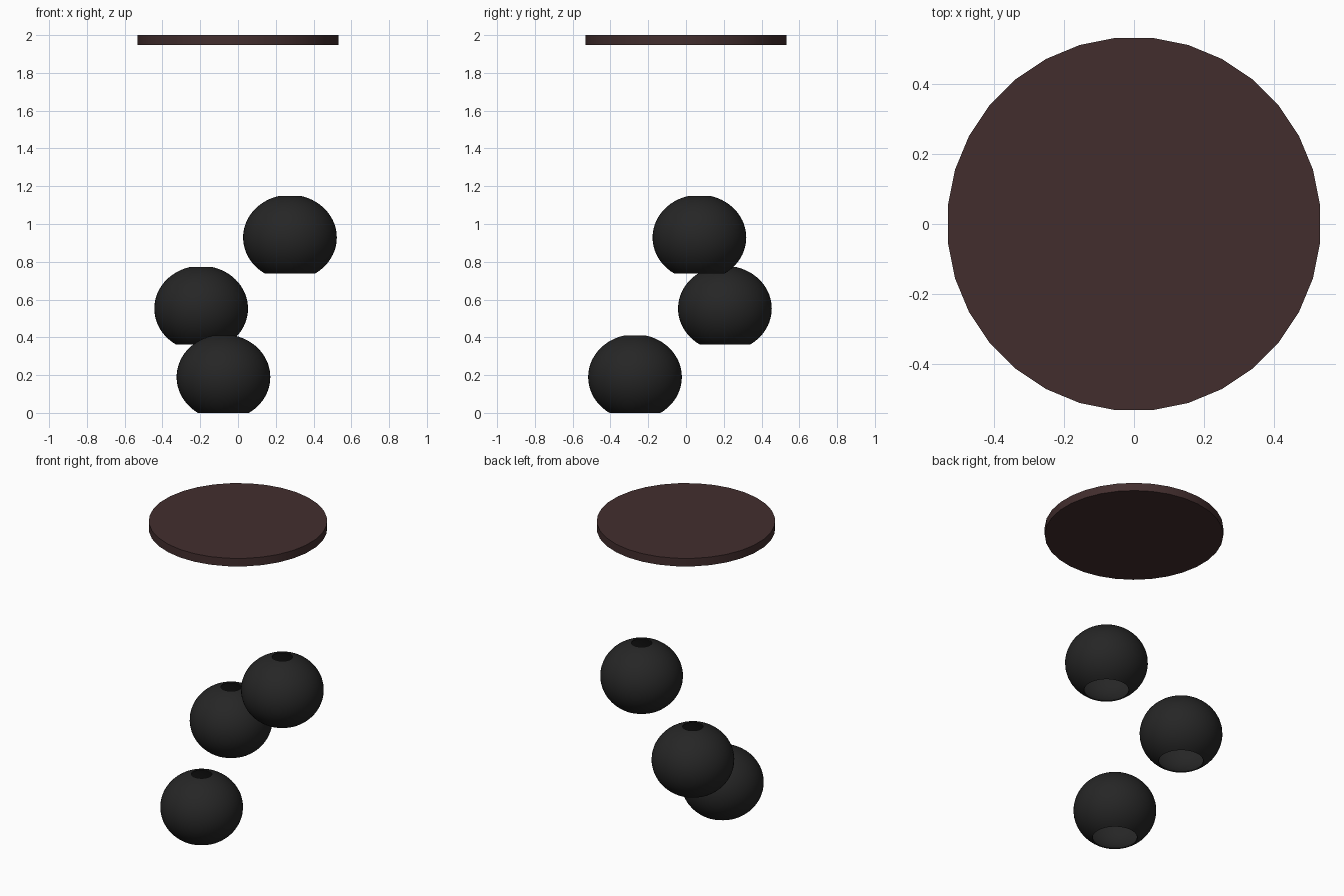
import bpy, bmesh, math

if "Cube" in bpy.data.objects:
    bpy.data.objects.remove(bpy.data.objects["Cube"])

def material(name, rgb):
    m = bpy.data.materials.new(name)
    m.diffuse_color = (*rgb, 1)
    m.use_nodes = True
    m.node_tree.nodes["Principled BSDF"].inputs["Base Color"].default_value = m.diffuse_color
    return m

brown = material("dark_brown", (0.055, 0.027, 0.027))
black = material("soft_black", (0.019, 0.019, 0.019))

def lathe(name, profile, loc, mat, steps, offset=0.0, closed=True, angle=35):
    """Revolve an (r, z) profile around z."""
    bm = bmesh.new()
    rings = []
    for r, z in profile:
        if r < 1e-6:
            rings.append([bm.verts.new((0, 0, z))] * steps)
        else:
            rings.append([bm.verts.new((r * math.cos(math.tau * i / steps + offset),
                                        r * math.sin(math.tau * i / steps + offset), z))
                          for i in range(steps)])
    n = len(rings)
    for k in range(n if closed else n - 1):
        a, b = rings[k], rings[(k + 1) % n]
        for i in range(steps):
            j = (i + 1) % steps
            bm.faces.new(list(dict.fromkeys((a[i], a[j], b[j], b[i]))))
    bmesh.ops.recalc_face_normals(bm, faces=bm.faces[:])
    me = bpy.data.meshes.new(name)
    bm.to_mesh(me)
    bm.free()
    me.materials.append(mat)
    ob = bpy.data.objects.new(name, me)
    bpy.context.collection.objects.link(ob)
    ob.location = loc
    bpy.context.view_layer.objects.active = ob
    ob.select_set(True)
    bpy.ops.object.shade_smooth_by_angle(angle=math.radians(angle))
    ob.select_set(False)
    return ob

# Ceiling plate
R = 0.535
lathe("ceiling_plate", [(0, 1.947), (R, 1.947), (R, 2.0), (0, 2.0)],
      (0, 0, 0), brown, 32, math.pi / 32, closed=False)

# Hollow globe shades: flattened spheres, wide opening below, small hole on top
RX, RZ, WALL = 0.248, 0.226, 0.006
low, high = -math.acos(0.135 / RX), math.acos(0.062 / RX)
angles = [low + (high - low) * i / 28 for i in range(29)]
outer = [(RX * math.cos(a), RZ * math.sin(a)) for a in angles]
inner = [((RX - WALL) * math.cos(a), (RZ - WALL) * math.sin(a)) for a in reversed(angles)]
base = -outer[0][1]
for i, (x, y, z) in enumerate([(-0.077, -0.27, 0.0),
                               (-0.195, 0.206, 0.363),
                               (0.275, 0.071, 0.739)]):
    lathe(f"globe_shade_{i + 1}", outer + inner, (x, y, z + base), black, 48)
